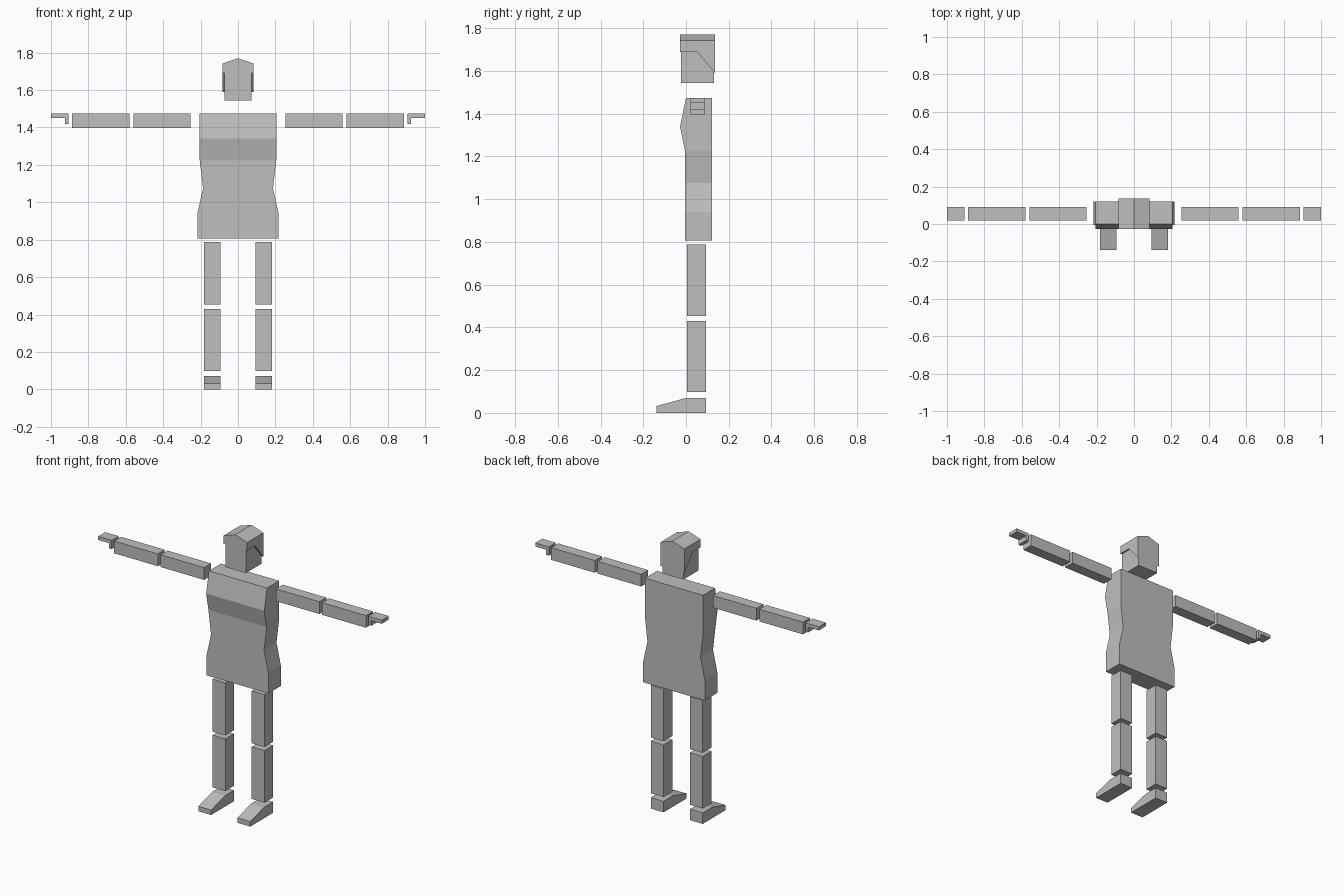
import bpy, bmesh
from mathutils import Vector

if "Cube" in bpy.data.objects:
    bpy.data.objects.remove(bpy.data.objects["Cube"])

grey = bpy.data.materials.new("light_grey")
grey.diffuse_color = (0.52, 0.52, 0.52, 1)
grey.use_nodes = True
grey.node_tree.nodes["Principled BSDF"].inputs["Base Color"].default_value = grey.diffuse_color


def finish(name, bm):
    bmesh.ops.recalc_face_normals(bm, faces=bm.faces)
    mesh = bpy.data.meshes.new(name)
    bm.to_mesh(mesh)
    bm.free()
    mesh.materials.append(grey)
    obj = bpy.data.objects.new(name, mesh)
    bpy.context.collection.objects.link(obj)
    return obj


def prism(name, profile, axis, lo, hi):
    """Extrude a closed profile along x (points are y,z) or y (points are x,z)."""
    bm = bmesh.new()
    if axis == "x":
        verts = [bm.verts.new((lo, a, b)) for a, b in profile]
        offset = Vector((hi - lo, 0, 0))
    else:
        verts = [bm.verts.new((a, lo, b)) for a, b in profile]
        offset = Vector((0, hi - lo, 0))
    face = bm.faces.new(verts)
    ext = bmesh.ops.extrude_face_region(bm, geom=[face], use_keep_orig=True)
    moved = [g for g in ext["geom"] if isinstance(g, bmesh.types.BMVert)]
    bmesh.ops.translate(bm, verts=moved, vec=offset)
    return finish(name, bm)


def box(name, x, y, z):
    corners = [(x[0], z[0]), (x[1], z[0]), (x[1], z[1]), (x[0], z[1])]
    return prism(name, corners, "y", *y)


# Torso: rings of half width, front depth and height
BACK = 0.121
rings = [(0.217, -0.005, 0.807), (0.217, -0.005, 0.94), (0.187, -0.005, 1.075),
         (0.205, -0.005, 1.227), (0.205, -0.028, 1.34), (0.205, 0.0, 1.474)]
bm = bmesh.new()
loops = [[bm.verts.new(p) for p in ((-w, f, z), (w, f, z), (w, BACK, z), (-w, BACK, z))]
         for w, f, z in rings]
for low, high in zip(loops, loops[1:]):
    for i in range(4):
        j = (i + 1) % 4
        bm.faces.new((low[i], low[j], high[j], high[i]))
bm.faces.new(loops[0][::-1])
bm.faces.new(loops[-1])
finish("torso", bm)

# Head: plain block inside a ridged cap with two side flaps
box("head", (-0.073, 0.073), (-0.024, 0.131), (1.543, 1.70))
prism("cap", [(-0.083, 1.69), (0.083, 1.69), (0.083, 1.742), (0, 1.77), (-0.083, 1.742)],
      "y", -0.028, 0.136)
flap = [(0.052, 1.69), (0.136, 1.59), (0.136, 1.69)]
prism("cap_back", flap, "x", -0.083, 0.083)

# Limbs, mirrored left and right
ARM_Y, ARM_Z = (0.02, 0.09), (1.396, 1.474)
LEG_X, LEG_Y = (0.093, 0.183), (0.005, 0.093)
hand = [(0.905, 1.418), (0.925, 1.418), (0.925, 1.451), (1.0, 1.451), (1.0, 1.474), (0.905, 1.474)]
foot = [(-0.138, 0), (LEG_Y[1], 0), (LEG_Y[1], 0.07), (0.0, 0.07), (-0.138, 0.032)]
for side, s in (("left", 1), ("right", -1)):
    def mx(span):
        return tuple(s * v for v in span)
    box(side + "_upper_arm", mx((0.253, 0.56)), ARM_Y, ARM_Z)
    box(side + "_forearm", mx((0.58, 0.888)), ARM_Y, ARM_Z)
    prism(side + "_hand", [(s * x, z) for x, z in hand], "y", *ARM_Y)
    box(side + "_thigh", mx(LEG_X), LEG_Y, (0.453, 0.787))
    box(side + "_shin", mx(LEG_X), LEG_Y, (0.098, 0.43))
    prism(side + "_foot", foot, "x", *mx(LEG_X))
